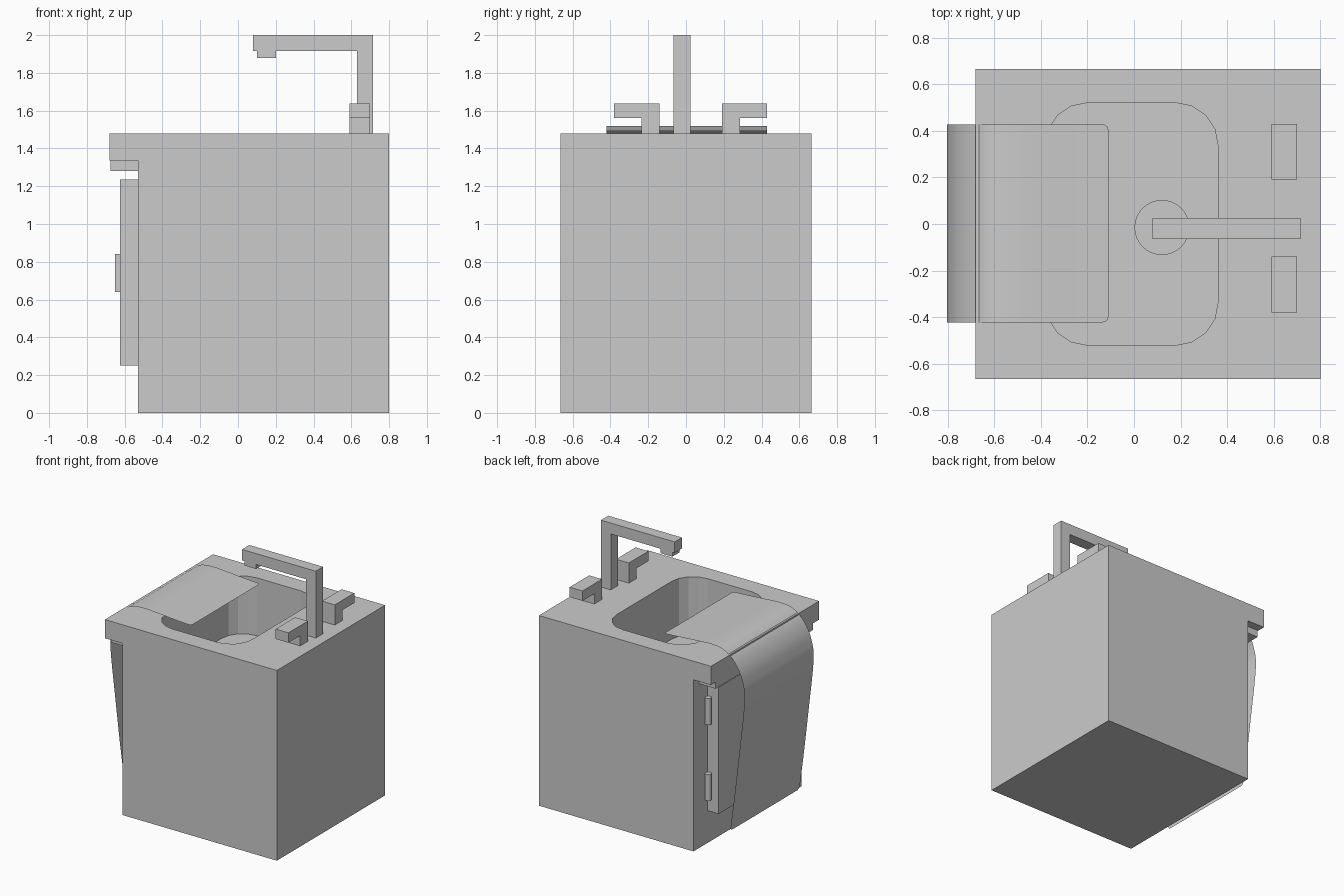
import bpy, bmesh, math
from mathutils import Vector

if "Cube" in bpy.data.objects:
    bpy.data.objects.remove(bpy.data.objects["Cube"])


def make_object(name, bm):
    bmesh.ops.recalc_face_normals(bm, faces=bm.faces)
    mesh = bpy.data.meshes.new(name)
    bm.to_mesh(mesh)
    bm.free()
    obj = bpy.data.objects.new(name, mesh)
    bpy.context.collection.objects.link(obj)
    return obj


def smooth(obj, angle=35):
    bpy.ops.object.select_all(action='DESELECT')
    obj.select_set(True)
    bpy.context.view_layer.objects.active = obj
    bpy.ops.object.shade_smooth_by_angle(angle=math.radians(angle))


def prism(name, points, offset):
    """Extrude a closed 3D outline along an offset."""
    bm = bmesh.new()
    face = bm.faces.new([bm.verts.new(p) for p in points])
    ext = bmesh.ops.extrude_face_region(bm, geom=[face], use_keep_orig=True)
    verts = [g for g in ext['geom'] if isinstance(g, bmesh.types.BMVert)]
    bmesh.ops.translate(bm, verts=verts, vec=Vector(offset))
    return make_object(name, bm)


def box(name, x0, x1, y0, y1, z0, z1):
    pts = [(x0, y0, z0), (x1, y0, z0), (x1, y1, z0), (x0, y1, z0)]
    return prism(name, pts, (0, 0, z1 - z0))


def cylinder(name, x, y, z0, z1, r, n):
    pts = [(x + r * math.cos(2 * math.pi * i / n),
            y + r * math.sin(2 * math.pi * i / n), z0) for i in range(n)]
    obj = prism(name, pts, (0, 0, z1 - z0))
    smooth(obj)
    return obj


def extrude_xz(name, profile, y0, y1):
    return prism(name, [(x, y0, z) for x, z in profile], (0, y1 - y0, 0))


# Cabinet with overhanging counter
cabinet = extrude_xz("cabinet", [
    (-0.53, 0), (0.80, 0), (0.80, 1.48), (-0.68, 1.48),
    (-0.68, 1.335), (-0.53, 1.335)], -0.665, 0.665)

# Rounded basin cut into the counter
FLOOR = 1.03
r = 0.18
outline = []
for cx, cy, start in ((0.18, 0.34, 0), (-0.20, 0.34, 90),
                      (-0.20, -0.34, 180), (0.18, -0.34, 270)):
    for i in range(5):
        a = math.radians(start + 22.5 * i)
        outline.append((cx + r * math.cos(a), cy + r * math.sin(a), FLOOR))
cutter = prism("basin_cutter", outline, (0, 0, 0.6))
cutter.hide_render = True
mod = cabinet.modifiers.new("basin", 'BOOLEAN')
mod.operation = 'DIFFERENCE'
mod.solver = 'EXACT'
mod.object = cutter
smooth(cabinet)
bpy.context.view_layer.objects.active = cabinet
bpy.ops.object.modifier_apply(modifier=mod.name)
bpy.data.objects.remove(cutter, do_unlink=True)

# Drain
cylinder("drain", 0.12, -0.015, FLOOR, FLOOR + 0.01, 0.118, 32)

# Trim under the counter lip
box("lip_trim", -0.675, -0.53, -0.60, 0.60, 1.28, 1.335)

# Door, handle and hinges
box("door", -0.625, -0.53, -0.49, 0.49, 0.25, 1.235)
box("door_handle", -0.65, -0.625, -0.43, -0.35, 0.64, 0.84)
for i, z in enumerate((0.35, 0.94)):
    cylinder(f"hinge_{i + 1}", -0.55, 0.51, z, z + 0.205, 0.023, 16)

# Angular faucet
extrude_xz("faucet", [
    (0.63, 1.48), (0.715, 1.48), (0.715, 2.0), (0.08, 2.0), (0.08, 1.915),
    (0.10, 1.915), (0.10, 1.88), (0.20, 1.88), (0.20, 1.915), (0.63, 1.915)],
    -0.065, 0.025)

# Pair of mirrored L-shaped taps
for side, s in (("left", 1), ("right", -1)):
    prof = [(0, 1.48), (0.095, 1.48), (0.095, 1.56), (0.24, 1.56),
            (0.24, 1.637), (0, 1.637)]
    prism(f"tap_{side}", [(0.59, 0.025 + s * (0.165 + y), z) for y, z in prof],
          (0.11, 0, 0))

# Towel draped over the counter edge: smooth curve through profile points
path = [Vector(p) for p in (
    (-0.11, 1.493), (-0.25, 1.502), (-0.40, 1.513), (-0.52, 1.519),
    (-0.62, 1.505), (-0.70, 1.45), (-0.76, 1.365), (-0.79, 1.28),
    (-0.803, 1.20), (-0.795, 1.05), (-0.76, 0.75), (-0.725, 0.45),
    (-0.695, 0.22), (-0.68, 0.11))]


def spline(t):
    i = min(int(t), len(path) - 2)
    f = t - i
    p1, p2 = path[i], path[i + 1]
    p0 = path[i - 1] if i else p1 * 2 - p2
    p3 = path[i + 2] if i + 2 < len(path) else p2 * 2 - p1
    return 0.5 * (2 * p1 + (p2 - p0) * f + (2 * p0 - 5 * p1 + 4 * p2 - p3) * f * f
                  + (3 * p1 - p0 - 3 * p2 + p3) * f ** 3)


# extra rows near both ends so the towel corners can be rounded
last = len(path) - 1
ts = [0, 0.03, 0.08, 0.16] + [k / 4 for k in range(1, last * 4)]
ts += [last - 0.15, last - 0.06, last]
ts = sorted(set(ts))
bm = bmesh.new()
rows = []
for t in ts:
    p = spline(t)
    d = min((p - path[0]).length, (p - path[-1]).length)
    inset = 0.025 - math.sqrt(max(0, 0.025 ** 2 - max(0, 0.025 - d) ** 2))
    w = 0.425 - inset
    rows.append([bm.verts.new((p.x, 0.003 + w * (j / 6 - 1), p.y))
                 for j in range(13)])
for a, b in zip(rows, rows[1:]):
    for j in range(12):
        bm.faces.new((a[j], a[j + 1], b[j + 1], b[j]))
smooth(make_object("towel", bm), 60)
